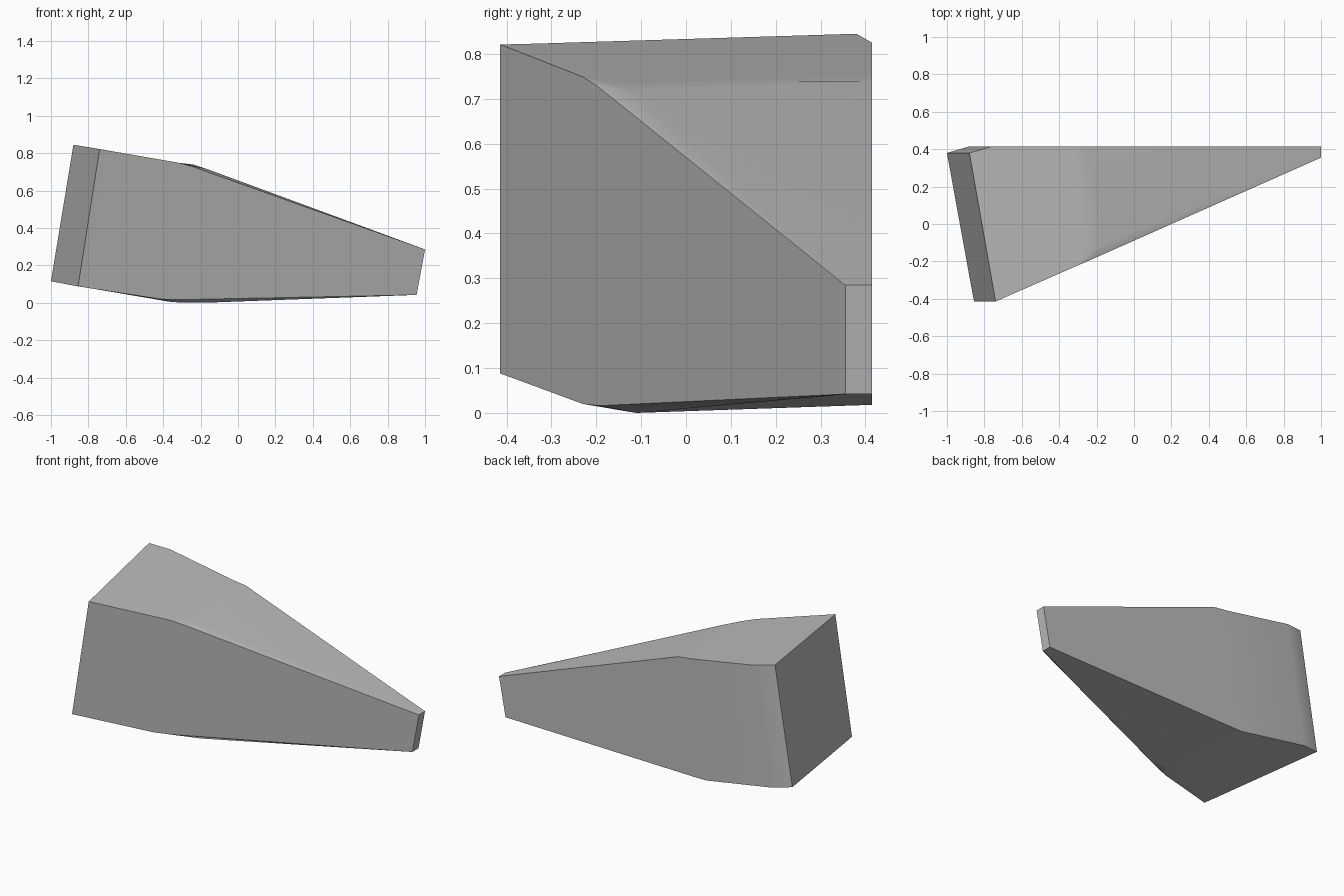
import bpy, bmesh, math

cube = bpy.data.objects.get("Cube")
if cube:
    bpy.data.objects.remove(cube, do_unlink=True)

grey = bpy.data.materials.new("plain grey")
grey.use_nodes = True
grey.diffuse_color = (0.5, 0.5, 0.5, 1)
grey.node_tree.nodes["Principled BSDF"].inputs["Base Color"].default_value = (0.5, 0.5, 0.5, 1)

# Cross-sections from the wide end to the tip; each row runs front, inner, back
upper = [
    [(-0.74, -0.415, 0.821), (-0.754, -0.335, 0.823), (-0.88, 0.38, 0.845)],
    [(-0.68, -0.388, 0.811), (-0.69, -0.32, 0.813), (-0.76, 0.415, 0.825)],
    [(-0.32, -0.23, 0.749), (-0.265, -0.14, 0.739), (-0.33, 0.415, 0.75)],
    [(-0.25, -0.2, 0.73), (-0.166, -0.11, 0.715), (-0.235, 0.415, 0.738)],
    [(1.0, 0.355, 0.285), (1.0, 0.362, 0.285), (1.0, 0.415, 0.285)],
]
lower = [
    [(-0.855, -0.415, 0.088), (-0.87, -0.335, 0.09), (-1.0, 0.38, 0.115)],
    [(-0.8, -0.39, 0.079), (-0.81, -0.32, 0.081), (-0.88, 0.415, 0.094)],
    [(-0.42, -0.23, 0.02), (-0.35, -0.13, 0.003), (-0.43, 0.415, 0.018)],
    [(-0.34, -0.195, 0.016), (-0.18, -0.11, 0.0), (-0.34, 0.415, 0.018)],
    [(0.955, 0.355, 0.042), (0.955, 0.362, 0.042), (0.955, 0.415, 0.042)],
]

# Loft the sections into one closed wedge
bm = bmesh.new()
rings = [[bm.verts.new(p) for p in top + low[::-1]] for top, low in zip(upper, lower)]
for a, b in zip(rings, rings[1:]):
    for i in range(len(a)):
        j = (i + 1) % len(a)
        bm.faces.new((a[i], a[j], b[j], b[i]))
bm.faces.new(rings[0])
bm.faces.new(rings[-1])
bmesh.ops.recalc_face_normals(bm, faces=bm.faces)
mesh = bpy.data.meshes.new("wedge_block")
bm.to_mesh(mesh)
bm.free()
mesh.materials.append(grey)

wedge = bpy.data.objects.new("wedge_block", mesh)
bpy.context.collection.objects.link(wedge)
bpy.ops.object.select_all(action="DESELECT")
wedge.select_set(True)
bpy.context.view_layer.objects.active = wedge
bpy.ops.object.shade_smooth_by_angle(angle=math.radians(35))

# Keep the broad faces flat and shade only the soft bends
soft = wedge.modifiers.new("soft_bends", "WEIGHTED_NORMAL")
soft.keep_sharp = True
